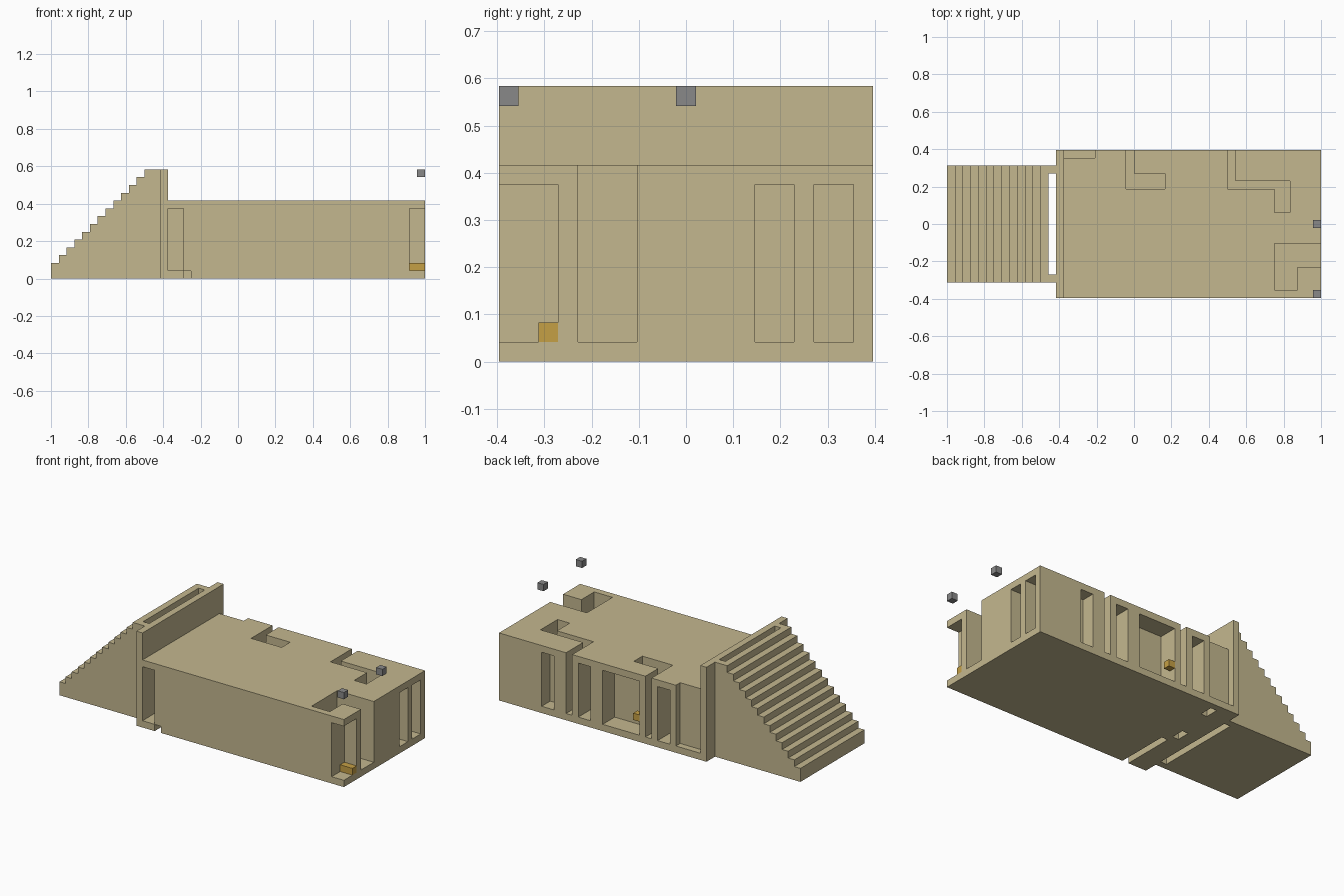
import bpy
import bmesh

U = 1 / 24      # one building block
HALF = 9.5      # half depth of the building, in blocks
OUT = 1         # how far cutters reach past an outer face

if "Cube" in bpy.data.objects:
    bpy.data.objects.remove(bpy.data.objects["Cube"], do_unlink=True)


def material(name, rgb):
    mat = bpy.data.materials.new(name)
    mat.use_nodes = True
    mat.diffuse_color = (*rgb, 1)
    mat.node_tree.nodes["Principled BSDF"].inputs["Base Color"].default_value = (*rgb, 1)
    return mat


sand = material("sandstone", (0.55, 0.475, 0.275))
gold = material("gold", (0.56, 0.35, 0.06))
grey = material("grey stone", (0.25, 0.25, 0.25))


def prism(name, outline, low, high, mat, axis="z"):
    """Extrude an outline in blocks along z (x, y points) or y (x, z points)."""
    def place(p, h):
        return (p[0] * U, p[1] * U, h * U) if axis == "z" else (p[0] * U, h * U, p[1] * U)
    bm = bmesh.new()
    face = bm.faces.new([bm.verts.new(place(p, low)) for p in outline])
    new = bmesh.ops.extrude_face_region(bm, geom=[face])["geom"]
    shift = (0, 0, (high - low) * U) if axis == "z" else (0, (high - low) * U, 0)
    bmesh.ops.translate(bm, vec=shift, verts=[g for g in new if isinstance(g, bmesh.types.BMVert)])
    bmesh.ops.recalc_face_normals(bm, faces=bm.faces)
    mesh = bpy.data.meshes.new(name)
    bm.to_mesh(mesh)
    bm.free()
    mesh.materials.append(mat)
    ob = bpy.data.objects.new(name, mesh)
    bpy.context.scene.collection.objects.link(ob)
    return ob


def box(name, x0, x1, y0, y1, z0, z1, mat=sand):
    return prism(name, [(x0, y0), (x1, y0), (x1, y1), (x0, y1)], z0, z1, mat)


def carve(ob, cutters):
    """Subtract every cutter, bake the result and drop the cutters."""
    for cutter in cutters:
        cutter.hide_render = True
        mod = ob.modifiers.new("carve", "BOOLEAN")
        mod.operation, mod.solver, mod.object = "DIFFERENCE", "EXACT", cutter
    bpy.context.view_layer.update()
    graph = bpy.context.evaluated_depsgraph_get()
    baked = bpy.data.meshes.new_from_object(ob.evaluated_get(graph))
    ob.modifiers.clear()
    ob.data = baked
    for cutter in cutters:
        bpy.data.objects.remove(cutter, do_unlink=True)


# Main hall
hall = box("main_hall", -9, 24, -HALF, HALF, 0, 10)
BACK, FRONT, END, TOP = HALF + OUT, -HALF - OUT, 24 + OUT, 10 + OUT

# Courtyards and passages open to the sky
courts = [
    [(12, BACK), (12, 4.5), (18, 4.5), (18, 1.5), (20, 1.5), (20, 5.5), (13, 5.5), (13, BACK)],
    [(-1, BACK), (-1, 4.5), (4, 4.5), (4, 6.5), (0, 6.5), (0, BACK)],
    [(18, -2.5), (18, -8.5), (21, -8.5), (21, -5.5), (END, -5.5), (END, -2.5)],
    [(-9 - OUT, BACK), (-9 - OUT, 8.5), (-5, 8.5), (-5, BACK)],
]
cuts = [prism("court_cutter", c, 1, TOP, sand) for c in courts]

# Back windows: x range and inner depth
for x0, x1, inner in ((15, 17, 7.5), (9, 11, 5.5), (-4, -2, 5.5)):
    cuts.append(box("window_cutter", x0, x1, inner, BACK, 1, 9))
cuts.append(box("wide_window_cutter", 1, 7, 6.7, BACK, 1, 9))

# End windows, open front corner and front doorway
for y0 in (3.5, 6.5):
    cuts.append(box("end_window_cutter", 22, END, y0, y0 + 2, 1, 9))
cuts.append(box("corner_cutter", 22, END, FRONT, -6.5, 1, 9))
cuts.append(box("door_cutter", -9 - OUT, -7, FRONT, -5.5, 1, 9))

# Shallow channels under the floor
for x0, y0, y1 in ((-7, FRONT, -1.5), (-8, -0.5, 1.5), (-7, 6.5, 8.5)):
    cuts.append(box("channel_cutter", x0, x0 + 1, y0, y1, -OUT, 0.98))
carve(hall, cuts)

# Tall end wall
box("end_wall", -10, -9, -HALF, HALF, 0, 14)

# Staircase from a stepped side profile, with a slot behind the landing
steps = [(-24, 0)]
for i in range(13):
    steps += [(i - 24, i + 2), (i - 23, i + 2)]
steps[-1] = (-10, 14)
steps.append((-10, 0))
stairs = prism("staircase", steps, -7.5, 7.5, sand, axis="y")
carve(stairs, [box("slot_cutter", -11, -10 + OUT, -6.5, 6.5, -OUT, 14 + OUT)])

# Gold blocks in the corner room and the wide window
box("corner_gold_block", 22, 24, -7.5, -6.5, 1, 2, gold)
box("window_gold_block", 1, 2, 8.5, HALF, 3, 4, gold)

# Floating grey marker blocks
for name, y0 in (("corner_marker", -HALF), ("middle_marker", -0.5)):
    box(name, 23, 24, y0, y0 + 1, 13, 14, grey)
